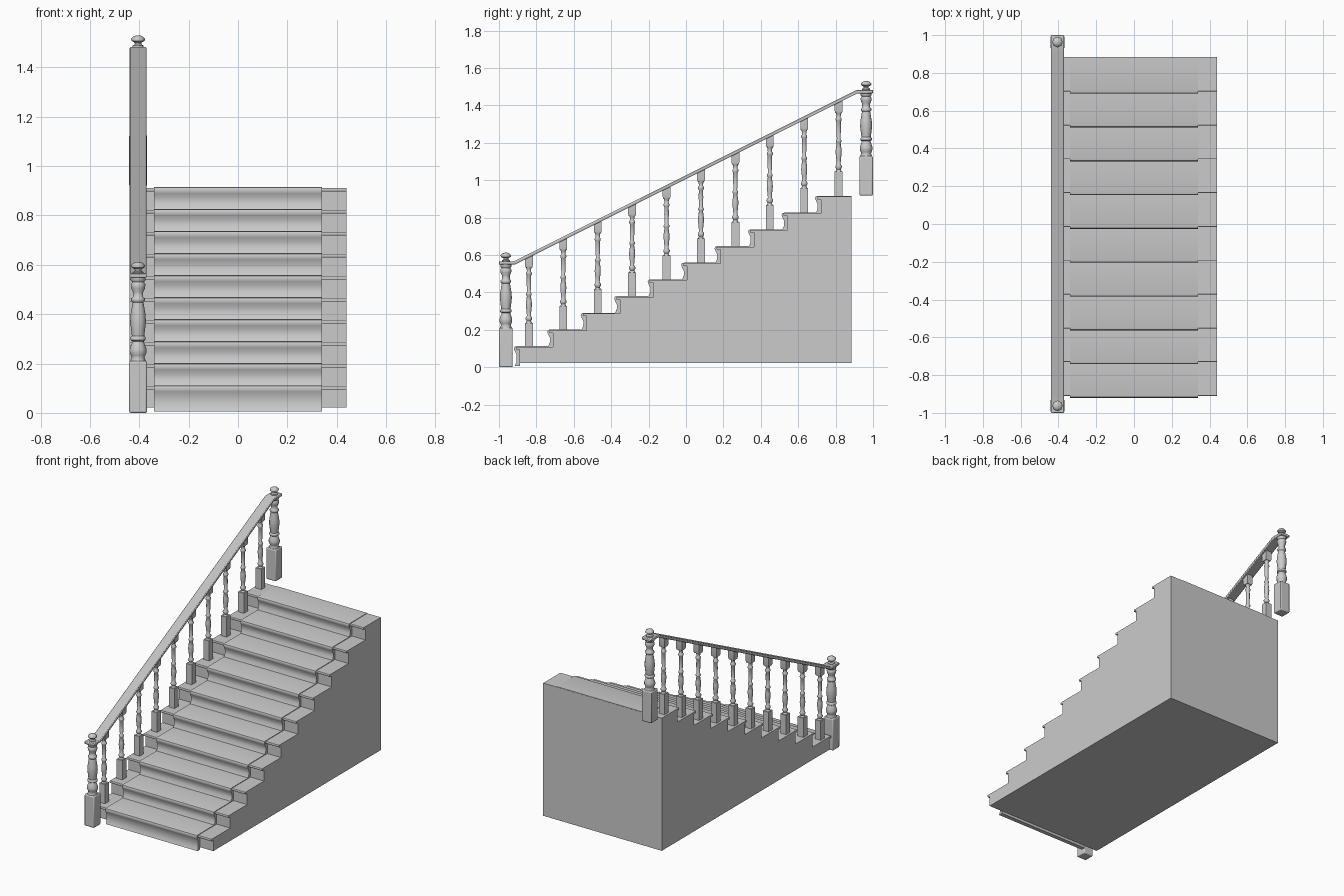
import bpy, bmesh, math

if "Cube" in bpy.data.objects:
    bpy.data.objects.remove(bpy.data.objects["Cube"])

STEPS, RISE, GOING = 10, 0.0893, 0.179
NOSE_Y, TOP_Z, RAIL_X = -0.91, 0.108, -0.405


def finish(name, bm, angle=40, bevel=0):
    bmesh.ops.recalc_face_normals(bm, faces=bm.faces)
    me = bpy.data.meshes.new(name)
    bm.to_mesh(me)
    bm.free()
    ob = bpy.data.objects.new(name, me)
    bpy.context.collection.objects.link(ob)
    bpy.ops.object.select_all(action='DESELECT')
    ob.select_set(True)
    bpy.context.view_layer.objects.active = ob
    bpy.ops.object.shade_smooth_by_angle(angle=math.radians(angle))
    if bevel:
        mod = ob.modifiers.new("bevel", 'BEVEL')
        mod.width, mod.segments = bevel, 2
        mod.limit_method = 'ANGLE'
    return ob


def extrude_yz(name, pts, x0, x1, angle=30, bevel=0):
    """Closed side profile (y, z) pulled across x."""
    bm = bmesh.new()
    face = bm.faces.new([bm.verts.new((x0, y, z)) for y, z in pts])
    new = bmesh.ops.extrude_face_region(bm, geom=[face])['geom']
    bmesh.ops.translate(bm, vec=(x1 - x0, 0, 0),
                        verts=[v for v in new if isinstance(v, bmesh.types.BMVert)])
    return finish(name, bm, angle, bevel)


def loft(bm, profile, x, y, z, sides, turn=0.0):
    """Turned shape from (radius, height) pairs, closed at both ends."""
    rings = []
    for r, h in profile:
        rings.append([bm.verts.new((x + r * math.cos(turn + 2 * math.pi * i / sides),
                                    y + r * math.sin(turn + 2 * math.pi * i / sides), z + h))
                      for i in range(sides)])
    for a, b in zip(rings, rings[1:]):
        for i in range(sides):
            j = (i + 1) % sides
            bm.faces.new((a[i], a[j], b[j], b[i]))
    bm.faces.new(rings[0][::-1])
    bm.faces.new(rings[-1])


def square(bm, profile, x, y, z):
    """Square post from (half width, height) pairs."""
    loft(bm, [(w * math.sqrt(2), h) for w, h in profile], x, y, z, 4, math.pi / 4)


# staircase body with projecting tread noses
body = [(0.885, 0.022), (-0.89, 0.022)]
for i in range(STEPS):
    n, z = NOSE_Y + i * GOING, TOP_Z + i * RISE
    body += [(n + 0.02, z - 0.014), (n + 0.002, z - 0.014), (n, z - 0.011),
             (n, z - 0.003), (n + 0.002, z)]
    if i < STEPS - 1:
        body.append((n + GOING + 0.02, z))
body.append((0.885, TOP_Z + (STEPS - 1) * RISE))
extrude_yz("stair_body", body, -0.44, 0.44)

# carpet runner draped over the steps
outer = []
for i in range(STEPS):
    n, z = NOSE_Y + i * GOING, TOP_Z + i * RISE
    foot = 0.005 if i == 0 else z - RISE + 0.004
    outer += [(n - 0.006, foot), (n + 0.003, foot + 0.022), (n + 0.003, z - 0.04),
              (n - 0.006, z - 0.022), (n - 0.011, z - 0.009), (n - 0.007, z + 0.001),
              (n + 0.004, z + 0.004)]
last = TOP_Z + (STEPS - 1) * RISE
outer.append((0.884, last + 0.003))
inner = [(0.884, last - 0.004)]
for i in reversed(range(STEPS)):
    n, z = NOSE_Y + i * GOING, TOP_Z + i * RISE
    inner += [(n + 0.022, z - 0.004),
              (n + 0.022, 0.005 if i == 0 else z - RISE - 0.004)]
extrude_yz("carpet_runner", outer + inner, -0.34, 0.34, 50)

# handrail with level ends over the newels
extrude_yz("handrail", [(-1, 0.548), (-0.915, 0.548), (0.917, 1.464), (1, 1.464),
                        (1, 1.482), (0.913, 1.482), (-0.919, 0.566), (-1, 0.566)],
           RAIL_X - 0.034, RAIL_X + 0.034, 30, 0.004)

# newel posts: square base, turned shaft, finial
newel_shaft = [(0.034, 0.205), (0.026, 0.225), (0.029, 0.232), (0.034, 0.245), (0.034, 0.258),
               (0.028, 0.275), (0.023, 0.290), (0.031, 0.296), (0.031, 0.306), (0.025, 0.312),
               (0.028, 0.335), (0.032, 0.370), (0.030, 0.400), (0.022, 0.448), (0.028, 0.454),
               (0.028, 0.464), (0.021, 0.470), (0.021, 0.490), (0.028, 0.505), (0.030, 0.520),
               (0.024, 0.530), (0.030, 0.537), (0.030, 0.550)]
finial = [(0.022, 0.560), (0.022, 0.570), (0.013, 0.576), (0.014, 0.583), (0.027, 0.590),
          (0.028, 0.598), (0.020, 0.607), (0.007, 0.612)]
for label, y, z in (("lower", -0.963, 0.0), ("upper", 0.963, 0.918)):
    bm = bmesh.new()
    square(bm, [(0.036, 0), (0.036, 0.21)], RAIL_X, y, z)
    finish(label + "_newel_base", bm, 30, 0.006)
    bm = bmesh.new()
    loft(bm, newel_shaft, RAIL_X, y, z, 12)
    loft(bm, finial, RAIL_X, y, z, 8)
    finish(label + "_newel_turning", bm, 50)

# balusters, one per tread, tops tucked under the rail
shaft = [(0.019, 0.125), (0.012, 0.140), (0.018, 0.150), (0.018, 0.158), (0.011, 0.168),
         (0.013, 0.190), (0.017, 0.225), (0.016, 0.245), (0.011, 0.275), (0.016, 0.281),
         (0.016, 0.289), (0.010, 0.296), (0.013, 0.345), (0.012, 0.385), (0.017, 0.393),
         (0.017, 0.401), (0.011, 0.408), (0.013, 0.422), (0.019, 0.435)]
for i in range(STEPS):
    y, z = -0.84 + i * 0.184, TOP_Z + i * RISE
    rail_z = 0.548 + (y + 0.915) * 0.5
    stretch = (rail_z - z) / 0.482
    bm = bmesh.new()
    loft(bm, [(r, h * stretch) for r, h in shaft], RAIL_X, y, z, 10)
    square(bm, [(0.021, -0.002), (0.021, 0.13 * stretch)], RAIL_X, y, z)
    square(bm, [(0.018, 0.43 * stretch), (0.021, 0.44 * stretch), (0.021, 0.478 * stretch)],
           RAIL_X, y, z)
    # slant the block's top to meet the rail
    for v in bm.verts:
        if v.co.z > z + 0.47 * stretch:
            v.co.z = rail_z + (v.co.y - y) * 0.5 + 0.004
    finish(f"baluster_{i + 1}", bm, 50)
